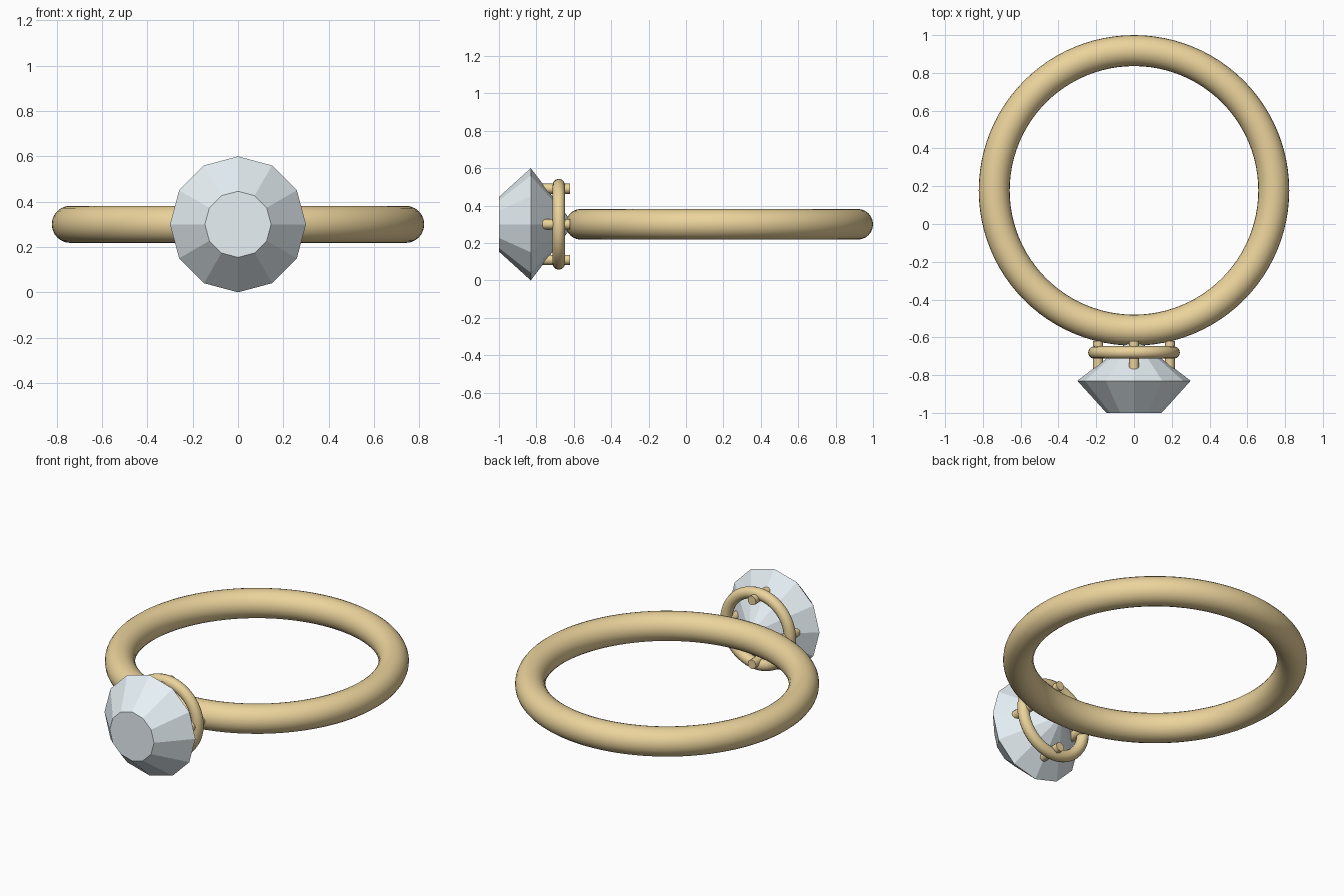
import bpy, bmesh, math
from mathutils import Matrix

if "Cube" in bpy.data.objects:
    bpy.data.objects.remove(bpy.data.objects["Cube"])

CZ = 0.30  # height of the ring plane and of the stone's axis


def material(name, rgb):
    m = bpy.data.materials.new(name)
    m.diffuse_color = (*rgb, 1)
    m.use_nodes = True
    m.node_tree.nodes["Principled BSDF"].inputs["Base Color"].default_value = m.diffuse_color
    return m


gold = material("gold", (0.83, 0.65, 0.33))
crystal = material("crystal", (0.80, 0.88, 0.92))


def finish(name, mat, smooth=True):
    ob = bpy.context.object
    ob.name = name
    ob.data.materials.append(mat)
    if smooth:
        bpy.ops.object.shade_smooth_by_angle(angle=math.radians(40))
    return ob


def torus(name, y, major, minor, rot, segs, sides):
    bpy.ops.mesh.primitive_torus_add(location=(0, y, CZ), rotation=rot,
                                     major_radius=major, minor_radius=minor,
                                     major_segments=segs, minor_segments=sides)
    return finish(name, gold)


# Finger band, lying flat
torus("band", 0.178, 0.74, 0.082, (0, 0, 0), 96, 24)

# Upright setting collar behind the stone
FACING = (math.pi / 2, 0, 0)
torus("setting_collar", -0.68, 0.21, 0.033, FACING, 48, 12)

# Four prongs running from the collar into the stone
for i in range(4):
    a = i * math.pi / 2
    y0, y1 = -0.785, -0.62
    bpy.ops.mesh.primitive_cylinder_add(
        vertices=12, radius=0.027, depth=y1 - y0, rotation=FACING,
        location=(0.19 * math.cos(a), (y0 + y1) / 2, CZ + 0.19 * math.sin(a)))
    finish(f"prong_{i + 1}", gold)

# Faceted stone: flat table, crown, girdle and pointed pavilion (12 sides)
bm = bmesh.new()
N = 12


def gem_ring(radius, y):
    return [bm.verts.new((radius * math.cos(2 * math.pi * k / N), y,
                          CZ + radius * math.sin(2 * math.pi * k / N)))
            for k in range(N)]


table, girdle = gem_ring(0.146, -1.0), gem_ring(0.30, -0.83)
culet = bm.verts.new((0, -0.60, CZ))
bm.faces.new(table)
for k in range(N):
    j = (k + 1) % N
    bm.faces.new((table[k], table[j], girdle[j], girdle[k]))
    bm.faces.new((girdle[k], girdle[j], culet))
bmesh.ops.recalc_face_normals(bm, faces=bm.faces)
mesh = bpy.data.meshes.new("gemstone")
bm.to_mesh(mesh)
bm.free()
mesh.materials.append(crystal)
bpy.context.collection.objects.link(bpy.data.objects.new("gemstone", mesh))
